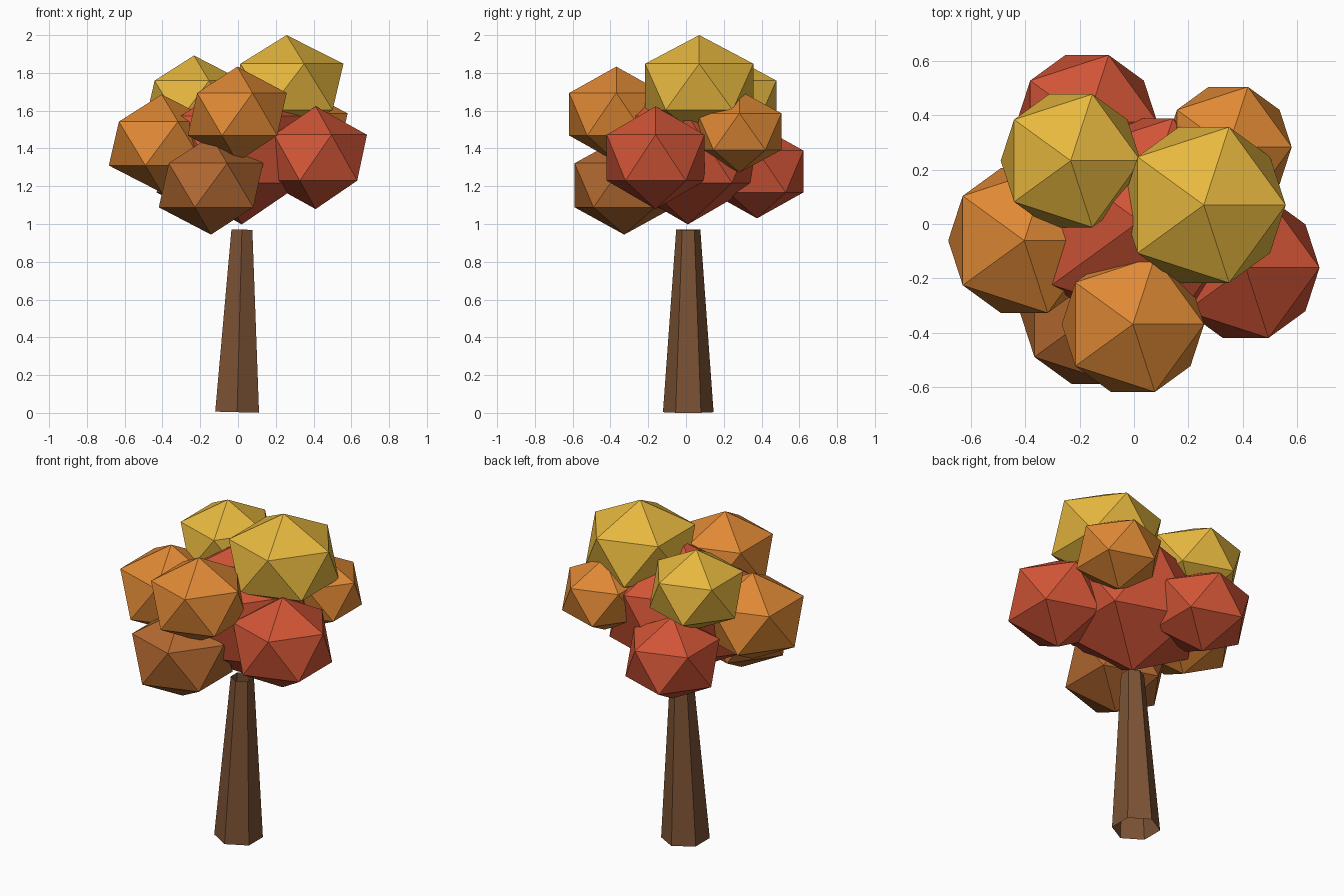
import bpy, math

if "Cube" in bpy.data.objects:
    bpy.data.objects.remove(bpy.data.objects["Cube"])


def material(name, rgb):
    m = bpy.data.materials.new(name)
    m.diffuse_color = (*rgb, 1)
    m.use_nodes = True
    m.node_tree.nodes["Principled BSDF"].inputs["Base Color"].default_value = m.diffuse_color
    return m


yellow = material("yellow_leaf", (0.80, 0.48, 0.05))
orange = material("orange_leaf", (0.74, 0.25, 0.036))
rust = material("rust_leaf", (0.45, 0.14, 0.03))
red = material("red_leaf", (0.64, 0.09, 0.037))
bark = material("bark", (0.20, 0.085, 0.035))


def foliage(name, loc, r, rz, mat):
    # Flattened 20-sided leaf clump
    bpy.ops.mesh.primitive_ico_sphere_add(subdivisions=1, radius=1, location=loc)
    o = bpy.context.object
    o.name = name
    o.scale = (r, r, rz)
    o.data.materials.append(mat)


# Crown: name, centre, horizontal radius, vertical radius, colour
crown = [
    ("foliage_core", (0.02, 0.01, 1.395), 0.445, 0.397, red),
    ("foliage_top_right", (0.257, 0.07, 1.726), 0.337, 0.274, yellow),
    ("foliage_top_left", (-0.233, 0.233, 1.652), 0.288, 0.24, yellow),
    ("foliage_front_upper", (-0.004, -0.369, 1.581), 0.293, 0.252, orange),
    ("foliage_left", (-0.404, -0.061, 1.426), 0.313, 0.26, orange),
    ("foliage_front_lower", (-0.143, -0.327, 1.205), 0.309, 0.261, rust),
    ("foliage_right", (0.411, -0.161, 1.351), 0.304, 0.272, red),
    ("foliage_back", (-0.173, 0.376, 1.278), 0.289, 0.248, red),
    ("foliage_back_right", (0.347, 0.283, 1.489), 0.261, 0.217, orange),
]
for part in crown:
    foliage(*part)

# Trunk: open six-sided taper, leaning slightly
bpy.ops.mesh.primitive_cone_add(vertices=6, radius1=0.134, radius2=0.064, depth=0.967,
                                end_fill_type='NOTHING', location=(0.008, 0.012, 0.487),
                                rotation=(0, math.radians(1.5), 0))
trunk = bpy.context.object
trunk.name = "trunk"
trunk.data.materials.append(bark)
